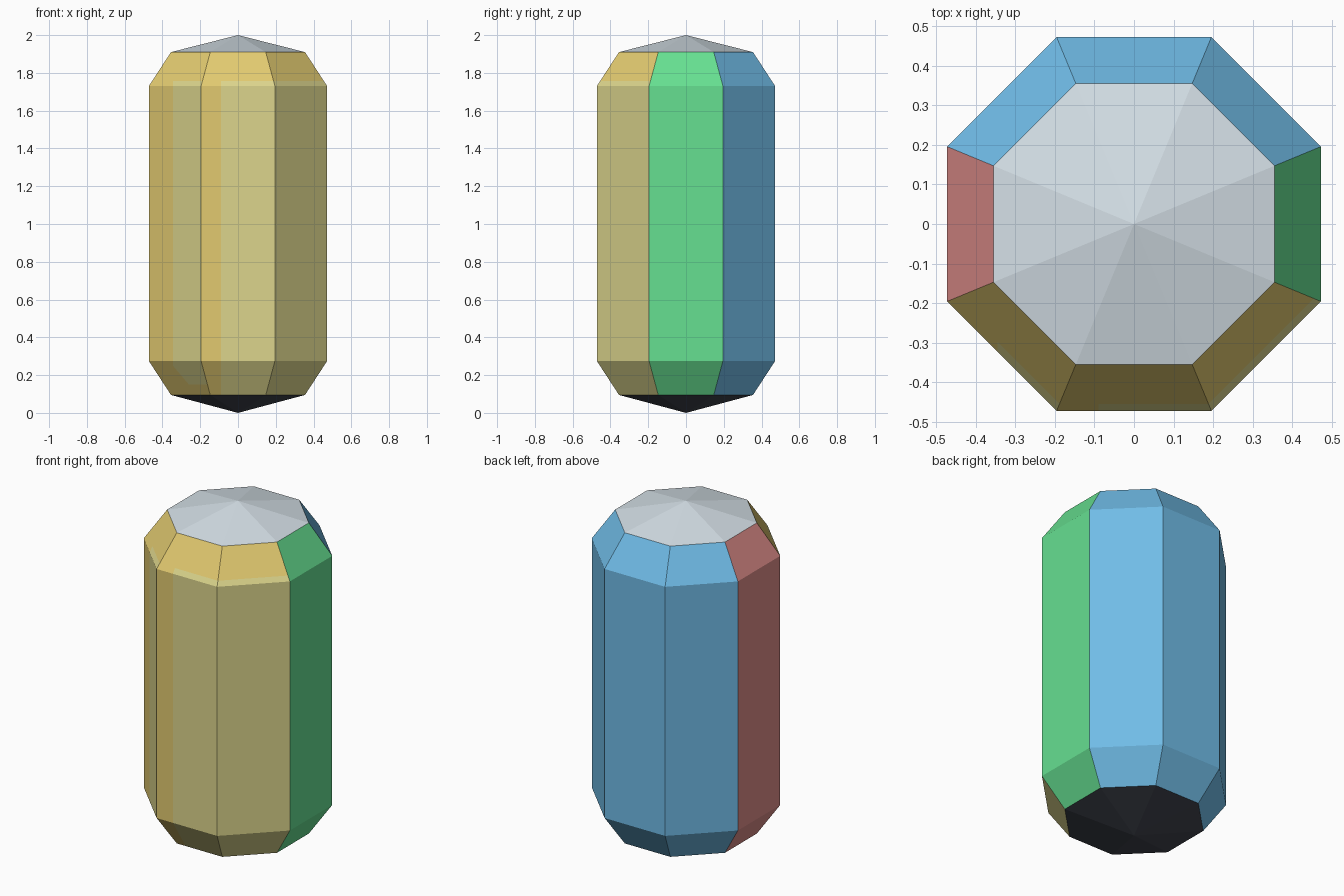
import bpy, bmesh, math
from mathutils import Vector

if "Cube" in bpy.data.objects:
    bpy.data.objects.remove(bpy.data.objects["Cube"])


def material(name, rgb):
    m = bpy.data.materials.new(name)
    lin = [(c / 255 / 12.92) if c < 10 else ((c / 255 + 0.055) / 1.055) ** 2.4 for c in rgb]
    m.diffuse_color = (*lin, 1)
    m.use_nodes = True
    m.node_tree.nodes["Principled BSDF"].inputs["Base Color"].default_value = m.diffuse_color
    return m


PALETTE = [("pale_grey", (212, 223, 230)), ("charcoal", (66, 70, 80)),
           ("yellow", (226, 202, 112)), ("khaki", (220, 213, 140)),
           ("green", (102, 224, 145)), ("blue", (112, 188, 231)),
           ("red", (222, 141, 138))]
GREY, CHARCOAL, YELLOW, KHAKI, GREEN, BLUE, RED = range(7)

# Octagonal capsule: stacked rings closed by shallow pointed caps
bm = bmesh.new()
rings = []
for r, z in [(0.384, 0.095), (0.511, 0.275), (0.511, 1.73), (0.384, 1.91)]:
    rings.append([bm.verts.new((r * math.cos(a), r * math.sin(a), z))
                  for a in (math.radians(22.5 + 45 * i) for i in range(8))])
bottom, top = bm.verts.new((0, 0, 0)), bm.verts.new((0, 0, 2))
for i in range(8):
    j = (i + 1) % 8
    for lo, hi in zip(rings, rings[1:]):
        bm.faces.new((lo[i], lo[j], hi[j], hi[i]))
    bm.faces.new((rings[-1][i], rings[-1][j], top))
    bm.faces.new((rings[0][j], rings[0][i], bottom))
bmesh.ops.recalc_face_normals(bm, faces=bm.faces[:])

# Colour by facing direction
for f in bm.faces:
    n = f.normal
    if abs(n.z) > 0.9:
        f.material_index = GREY if n.z > 0 else CHARCOAL
    elif abs(n.y) > 0.1:
        f.material_index = YELLOW if n.y < 0 else BLUE
    else:
        f.material_index = GREEN if n.x > 0 else RED


# Painted khaki panels cut into the front faces
def cut(co, no, test):
    faces = [f for f in bm.faces if f.material_index == YELLOW and test(f.calc_center_median())]
    edges = list({e for f in faces for e in f.edges})
    bmesh.ops.bisect_plane(bm, geom=faces + edges, dist=1e-5,
                           plane_co=Vector(co), plane_no=Vector(no))


def is_left(f):
    return f.normal.x < -0.3


corner = Vector((0.1, 0, 0.085))
corner_co = Vector((-0.345, 0, 0.25))
cut((0, 0, 1.757), (0, 0, 1), lambda c: c.z > 1.7)
cut((-0.09, 0, 0), (1, 0, 0), lambda c: abs(c.x) < 0.1)
cut((-0.345, 0, 0), (1, 0, 0), lambda c: c.x < -0.2)
cut((0, 0, 0.15), (0, 0, 1), lambda c: c.x < -0.2 and c.z < 0.3)
cut(corner_co, corner, lambda c: c.x < -0.2 and c.z < 0.3)
bm.normal_update()
for f in bm.faces:
    c = f.calc_center_median()
    if f.material_index != YELLOW or c.z > 1.757:
        continue
    if is_left(f):
        if c.x > -0.345 and c.z > 0.15 and (c - corner_co).dot(corner) > 0:
            f.material_index = KHAKI
    elif c.x > -0.09:
        f.material_index = KHAKI

mesh = bpy.data.meshes.new("capsule_body")
bm.to_mesh(mesh)
bm.free()
for name, rgb in PALETTE:
    mesh.materials.append(material(name, rgb))
body = bpy.data.objects.new("capsule_body", mesh)
bpy.context.collection.objects.link(body)
